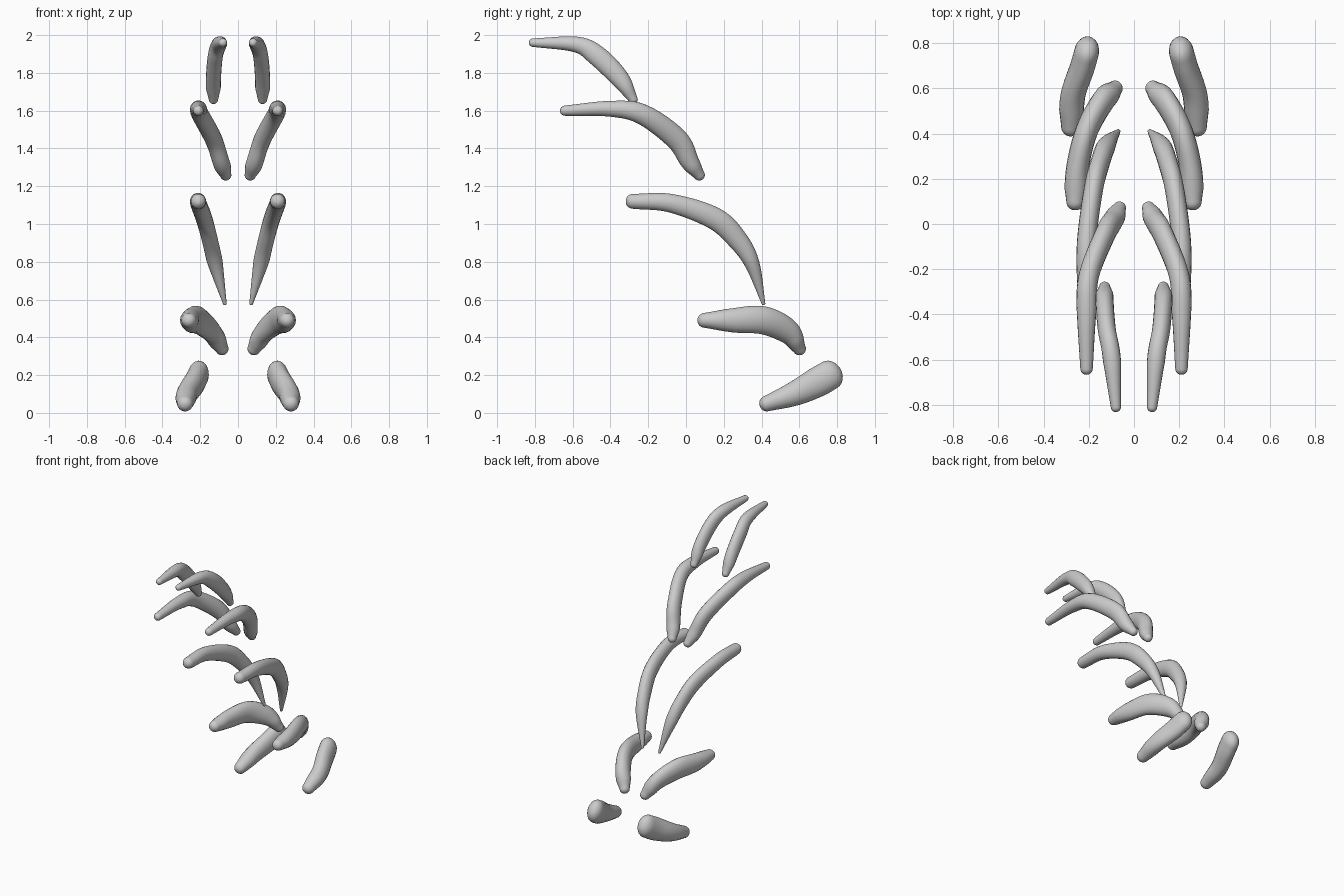
import bpy, bmesh, math
from mathutils import Vector

cube = bpy.data.objects.get("Cube")
if cube:
    bpy.data.objects.remove(cube, do_unlink=True)

grey = bpy.data.materials.new("plain_grey")
grey.use_nodes = True
colour = (0.6, 0.6, 0.6, 1)
grey.diffuse_color = colour
grey.node_tree.nodes["Principled BSDF"].inputs["Base Color"].default_value = colour

SIDES = 18
STEPS = 6


def spline(stations):
    """Smooth interpolation of all the values of the stations."""
    points = [Vector(station) for station in stations]
    first = 2 * points[0] - points[1]
    final = 2 * points[-1] - points[-2]
    padded = [first] + points + [final]
    path = []
    for before, start, end, after in zip(padded, padded[1:], padded[2:], padded[3:]):
        for step in range(STEPS):
            t = step / STEPS
            slope = (end - before) / 2
            next_slope = (after - start) / 2
            ease = t * t * (3 - 2 * t)
            path.append(start.lerp(end, ease) + slope * t * (1 - t) ** 2
                        - next_slope * t * t * (1 - t))
    return path + [points[-1]]


def rounded_end(ring, direction):
    """Shrinking rings that close a spine with a dome."""
    centre, along, thick, wide = ring
    reach = direction * (thick + wide) / 2
    dome = []
    for step in range(1, STEPS):
        angle = math.pi / 2 * step / STEPS
        shrink = math.cos(angle)
        dome.append((centre + along * reach * math.sin(angle), along,
                     thick * shrink, wide * shrink))
    return dome


def build_spine(name, side, max_width, stations):
    path = spline(stations)
    centres = [Vector((x * side, y, z)) for x, y, z, thickness in path]
    last = len(centres) - 1
    rings = []
    for i, centre in enumerate(centres):
        along = (centres[min(i + 1, last)] - centres[max(i - 1, 0)]).normalized()
        thickness = path[i][3]
        rings.append((centre, along, thickness / 2, min(thickness, max_width) / 2))
    tip = rounded_end(rings[0], -1)
    root = rounded_end(rings[-1], 1)
    rings = tip[::-1] + rings + root

    # Skin the oval rings
    bm = bmesh.new()
    loops = []
    for centre, along, thick, wide in rings:
        up = Vector((1, 0, 0)).cross(along).normalized()
        across = along.cross(up)
        loop = []
        for k in range(SIDES):
            angle = 2 * math.pi * k / SIDES
            offset = up * thick * math.sin(angle) + across * wide * math.cos(angle)
            loop.append(bm.verts.new(centre + offset))
        loops.append(loop)
    for low, high in zip(loops, loops[1:]):
        for k in range(SIDES):
            n = (k + 1) % SIDES
            bm.faces.new((low[k], low[n], high[n], high[k]))
    bm.faces.new(loops[0])
    bm.faces.new(loops[-1])
    bmesh.ops.recalc_face_normals(bm, faces=bm.faces)
    for face in bm.faces:
        face.smooth = True
    mesh = bpy.data.meshes.new(name)
    bm.to_mesh(mesh)
    bm.free()
    mesh.materials.append(grey)
    spine = bpy.data.objects.new(name, mesh)
    bpy.context.collection.objects.link(spine)


def spine_pair(name, max_width, *stations):
    """Stations run from tip to root: x, y, z and thickness."""
    build_spine(name + "_left", 1, max_width, stations)
    build_spine(name + "_right", -1, max_width, stations)


spine_pair("top_spine", .08,
           (.08, -.81, 1.96, .045), (.1, -.58, 1.95, .085), (.12, -.47, 1.89, .11),
           (.13, -.35, 1.77, .1), (.13, -.28, 1.66, .05))
spine_pair("upper_spine", .09,
           (.21, -.64, 1.6, .055), (.21, -.4, 1.61, .085), (.2, -.23, 1.58, .11),
           (.13, -.05, 1.45, .12), (.09, .02, 1.33, .1), (.065, .07, 1.26, .06))
spine_pair("middle_spine", .085,
           (.21, -.28, 1.12, .08), (.21, -.08, 1.11, .1), (.18, .15, 1.03, .12),
           (.15, .27, .92, .11), (.12, .35, .79, .08), (.07, .41, .58, .02))
spine_pair("lower_spine", .1,
           (.26, .1, .49, .08), (.25, .25, .49, .13), (.21, .41, .49, .15),
           (.14, .54, .43, .13), (.085, .6, .34, .07))
spine_pair("bottom_spine", .11,
           (.28, .43, .05, .085), (.27, .57, .1, .13), (.23, .69, .16, .16),
           (.21, .76, .2, .16))
